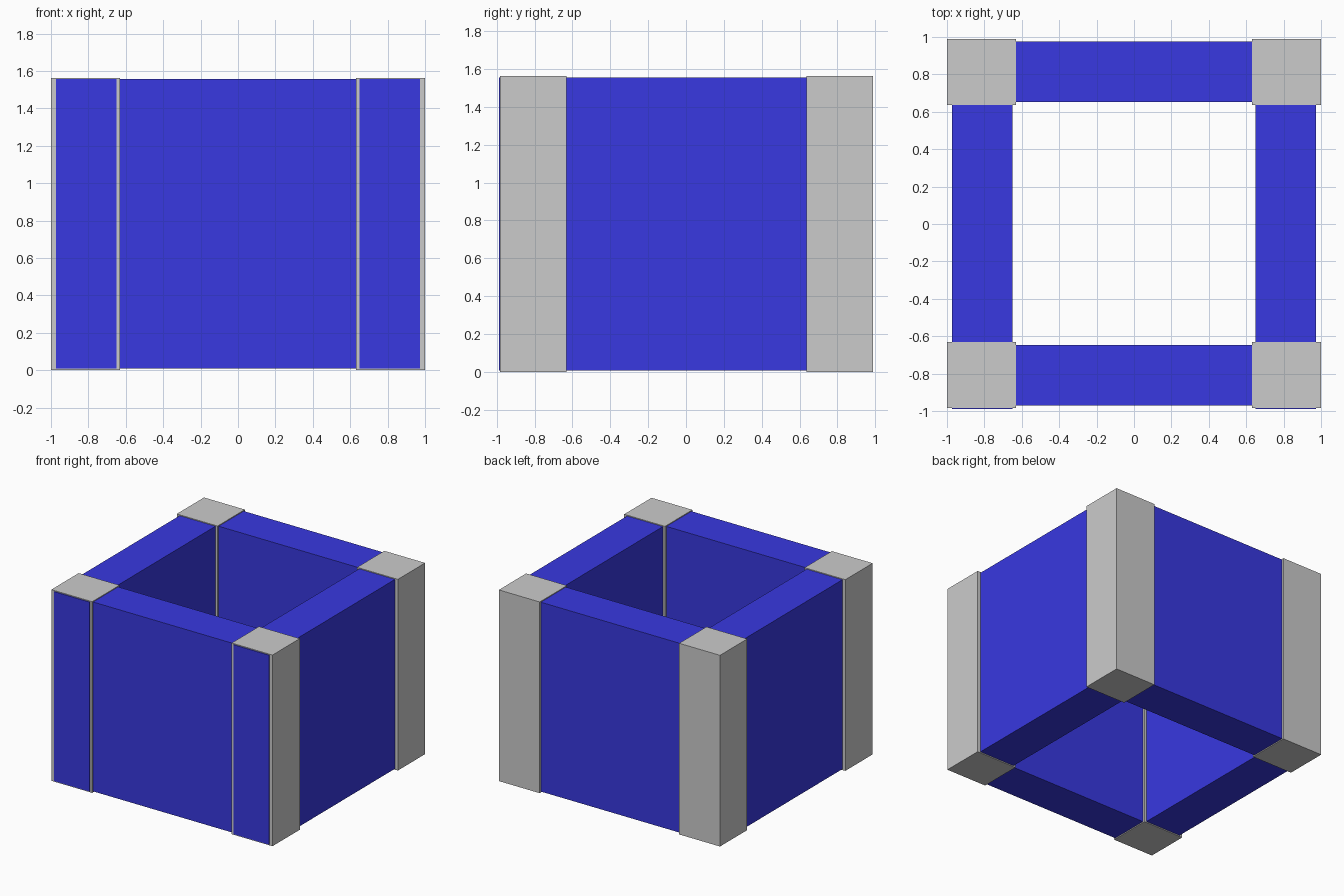
import bpy

if "Cube" in bpy.data.objects:
    bpy.data.objects.remove(bpy.data.objects["Cube"])

blue = bpy.data.materials.new("blue")
blue.diffuse_color = (0.04, 0.04, 0.75, 1)
blue.use_nodes = True
blue.node_tree.nodes["Principled BSDF"].inputs["Base Color"].default_value = blue.diffuse_color


def box(name, x, y, z, mat=None):
    """Axis-aligned box from (min, max) ranges."""
    bpy.ops.mesh.primitive_cube_add(size=1, location=[sum(r) / 2 for r in (x, y, z)])
    ob = bpy.context.object
    ob.name = name
    ob.scale = [r[1] - r[0] for r in (x, y, z)]
    bpy.ops.object.transform_apply(location=False, rotation=False, scale=True)
    if mat:
        ob.data.materials.append(mat)
    return ob


# Four grey corner posts
for side, x in (("left", (-1.0, -0.631)), ("right", (0.631, 1.0))):
    for end, y in (("front", (-0.983, -0.63)), ("back", (0.637, 0.989))):
        box(f"{end}_{side}_post", x, y, (0, 1.563))

# Blue walls set slightly inside the posts
wall_z = (0.008, 1.556)
for end, y in (("front", (-0.971, -0.647)), ("back", (0.651, 0.975))):
    box(f"{end}_wall", (-0.975, 0.975), y, wall_z, blue)

# Side walls run through the front posts and show on their front faces
for side, x in (("left", (-0.974, -0.65)), ("right", (0.65, 0.974))):
    box(f"{side}_wall", x, (-0.988, 0.97), wall_z, blue)
